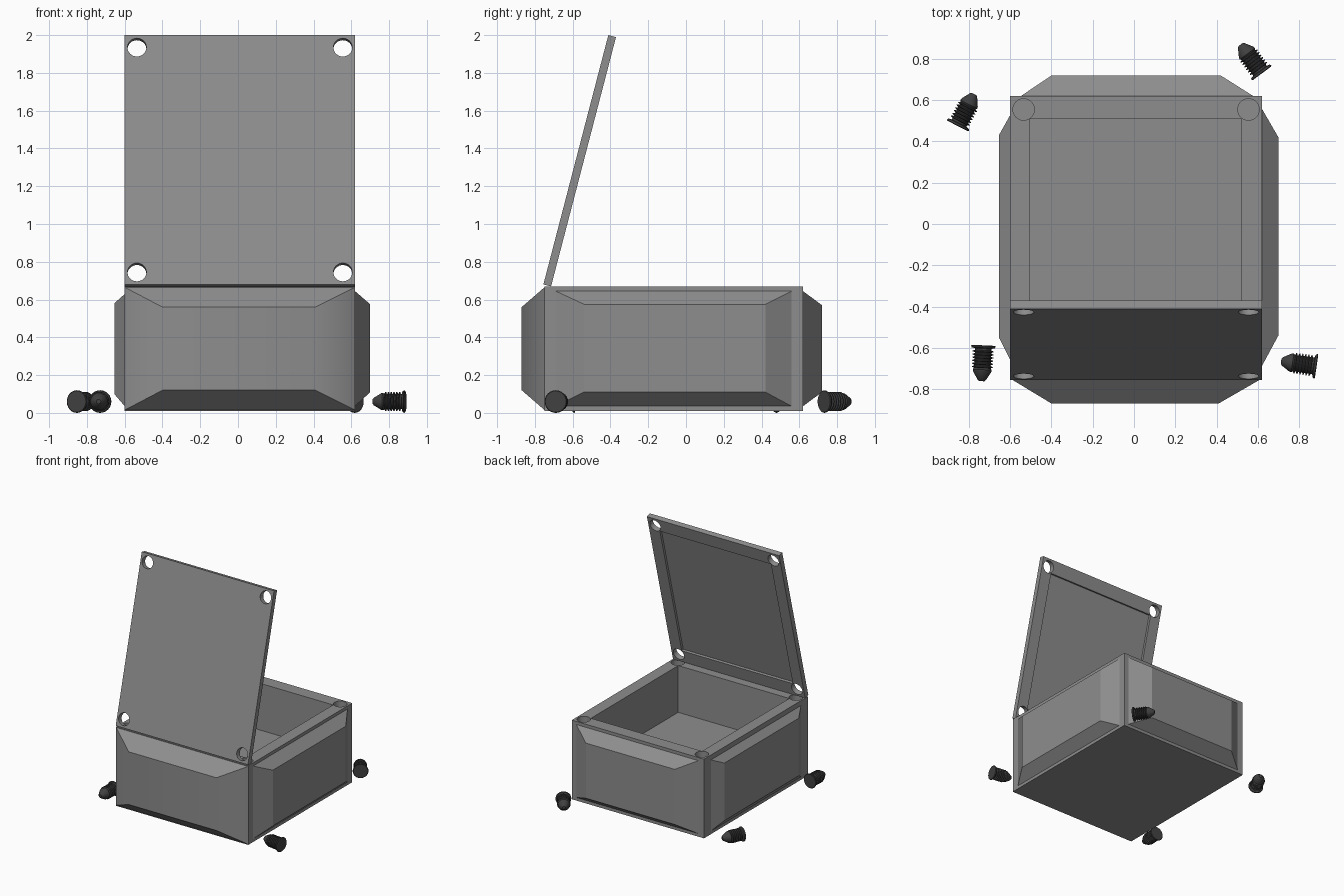
import bpy, bmesh, math
from mathutils import Vector

if "Cube" in bpy.data.objects:
    bpy.data.objects.remove(bpy.data.objects["Cube"])


def material(name, value):
    m = bpy.data.materials.new(name)
    m.diffuse_color = (value, value, value, 1)
    m.use_nodes = True
    m.node_tree.nodes["Principled BSDF"].inputs["Base Color"].default_value = m.diffuse_color
    return m


GREY = material("case grey", 0.27)
DARK = material("screw dark grey", 0.052)


def add_mesh(name, verts, faces, mat):
    bm = bmesh.new()
    vs = [bm.verts.new(v) for v in verts]
    for f in faces:
        bm.faces.new([vs[i] for i in f])
    bmesh.ops.recalc_face_normals(bm, faces=bm.faces)
    mesh = bpy.data.meshes.new(name)
    bm.to_mesh(mesh)
    bm.free()
    mesh.materials.append(mat)
    ob = bpy.data.objects.new(name, mesh)
    bpy.context.collection.objects.link(ob)
    return ob


def block(name, x, y, z, mat=GREY):
    verts = [(a, b, c) for c in z for a, b in
             ((x[0], y[0]), (x[1], y[0]), (x[1], y[1]), (x[0], y[1]))]
    faces = [(3, 2, 1, 0), (4, 5, 6, 7)]
    faces += [(i, (i + 1) % 4, 4 + (i + 1) % 4, 4 + i) for i in range(4)]
    return add_mesh(name, verts, faces, mat)


def cylinder(name, start, end, radius, sides=32):
    a, b = Vector(start), Vector(end)
    q = (b - a).to_track_quat('Z', 'Y')
    ring = [q @ Vector((radius * math.cos(t), radius * math.sin(t), 0))
            for t in (math.tau * i / sides for i in range(sides))]
    faces = [tuple(reversed(range(sides))), tuple(range(sides, 2 * sides))]
    faces += [(i, (i + 1) % sides, sides + (i + 1) % sides, sides + i)
              for i in range(sides)]
    return add_mesh(name, [a + r for r in ring] + [b + r for r in ring], faces, GREY)


def select(ob):
    bpy.ops.object.select_all(action='DESELECT')
    ob.select_set(True)
    bpy.context.view_layer.objects.active = ob


def cut(ob, cutters):
    for c in cutters:
        mod = ob.modifiers.new("cut", 'BOOLEAN')
        mod.operation, mod.solver, mod.object = 'DIFFERENCE', 'EXACT', c
        select(ob)
        bpy.ops.object.modifier_apply(modifier=mod.name)
        bpy.data.objects.remove(c, do_unlink=True)


X, Y, Z = (-0.60, 0.62), (-0.75, 0.62), (0.01, 0.67)
HOLE_X = (-0.535, 0.555)

# Case with open cavity and screw holes in the rim corners
case = block("case_body", X, Y, Z)
cutters = [block("cavity", (-0.505, 0.52), (-0.64, 0.51), (0.28, 0.8))]
cutters += [cylinder("rim_hole", (hx, hy, 0.5), (hx, hy, 0.8), 0.052)
            for hx in HOLE_X for hy in (-0.685, 0.555)]
cut(case, cutters)


# Bevelled panels bulging from the walls: base and face rectangles, (u, z) ranges
def panel(name, axis, base_at, face_at, base_u, base_z, face_u, face_z):
    verts = []
    for d, u, z in ((base_at, base_u, base_z), (face_at, face_u, face_z)):
        for a, c in ((u[0], z[0]), (u[1], z[0]), (u[1], z[1]), (u[0], z[1])):
            verts.append((d, a, c) if axis == 'x' else (a, d, c))
    faces = [(3, 2, 1, 0), (4, 5, 6, 7)]
    faces += [(i, (i + 1) % 4, 4 + (i + 1) % 4, 4 + i) for i in range(4)]
    return add_mesh(name, verts, faces, GREY)


front = panel("front_panel", 'y', -0.749, -0.87, X, (0.015, 0.665),
              (-0.40, 0.41), (0.12, 0.56))
panel("back_panel", 'y', 0.619, 0.72, (-0.55, 0.58), (0.035, 0.645),
      (-0.40, 0.42), (0.11, 0.57))
panel("right_panel", 'x', 0.619, 0.70, (-0.69, 0.56), (0.035, 0.645),
      (-0.54, 0.42), (0.11, 0.575))
panel("left_panel", 'x', -0.599, -0.655, (-0.66, 0.53), (0.035, 0.63),
      (-0.55, 0.43), (0.10, 0.58))

# Front panel blends softly into its side slopes
select(front)
bpy.ops.object.shade_smooth_by_angle(angle=math.radians(40))
front.modifiers.new("weighted", 'WEIGHTED_NORMAL').keep_sharp = True

# Open lid: corner holes and a recess on the inner side, then tilted back
LENGTH, THICK = 1.364, 0.042
lid = block("lid", X, (0, THICK), (0, LENGTH))
cutters = [block("recess", (-0.505, 0.52), (0.022, 0.2), (0.11, LENGTH - 0.11))]
cutters += [cylinder("lid_hole", (hx, -0.1, hz), (hx, 0.1, hz), 0.05)
            for hx in HOLE_X for hz in (0.067, LENGTH - 0.067)]
cut(lid, cutters)
lid.rotation_euler.x = math.radians(-14.6)
lid.location = (0, -0.755, 0.68)

# Loose screws: lathed profile of (radius, distance from head)
PROFILE = [(0, 0), (0.056, 0), (0.06, 0.004), (0.056, 0.012), (0.04, 0.016)]
for i in range(6):
    d = 0.024 + i * 0.015
    PROFILE += [(0.040, d), (0.051, d + 0.004), (0.051, d + 0.007), (0.040, d + 0.011)]
PROFILE += [(0.046, 0.118), (0.044, 0.128), (0.020, 0.168), (0.012, 0.174), (0, 0.175)]


def screw(name, head, tip, sides=24):
    a = Vector((*head, 0.06))
    q = (Vector((*tip, 0.06)) - a).to_track_quat('Z', 'Y')
    verts, faces = [], []
    for r, d in PROFILE[1:-1]:
        for k in range(sides):
            t = math.tau * k / sides
            verts.append(a + q @ Vector((r * math.cos(t), r * math.sin(t), d)))
    rings = len(PROFILE) - 2
    for j in range(rings - 1):
        for k in range(sides):
            n = (k + 1) % sides
            faces.append((j * sides + k, j * sides + n,
                          (j + 1) * sides + n, (j + 1) * sides + k))
    faces.append(tuple(reversed(range(sides))))
    faces.append(tuple(range((rings - 1) * sides, rings * sides)))
    ob = add_mesh(name, verts, faces, DARK)
    select(ob)
    bpy.ops.object.shade_smooth_by_angle(angle=math.radians(30))


screw("screw_back_right", (0.62, 0.73), (0.52, 0.865))
screw("screw_back_left", (-0.855, 0.475), (-0.775, 0.63))
screw("screw_front_left", (-0.73, -0.588), (-0.738, -0.76))
screw("screw_front_right", (0.885, -0.69), (0.715, -0.665))
